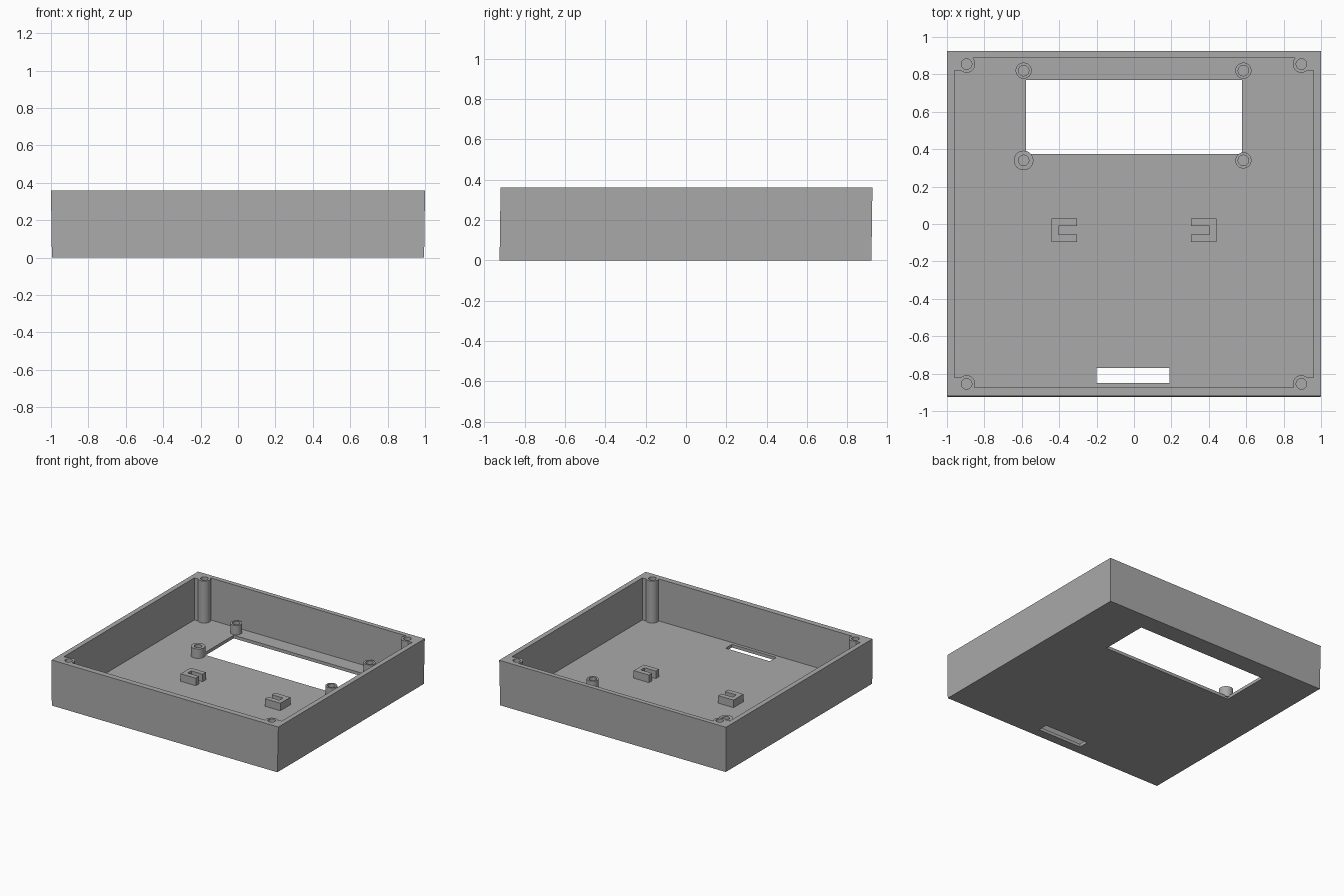
import bpy, bmesh, math
from mathutils import Vector

if "Cube" in bpy.data.objects:
    bpy.data.objects.remove(bpy.data.objects["Cube"], do_unlink=True)

grey = bpy.data.materials.new("plain grey")
grey.use_nodes = True
colour = (0.4, 0.4, 0.4, 1)
grey.diffuse_color = colour
grey.node_tree.nodes["Principled BSDF"].inputs["Base Color"].default_value = colour

RIM, FLOOR = 0.36, 0.025


def finish(name, bm):
    mesh = bpy.data.meshes.new(name)
    bmesh.ops.recalc_face_normals(bm, faces=bm.faces)
    bm.to_mesh(mesh)
    bm.free()
    mesh.materials.append(grey)
    ob = bpy.data.objects.new(name, mesh)
    bpy.context.collection.objects.link(ob)
    return ob


def prism(name, outline, z0, z1):
    bm = bmesh.new()
    face = bm.faces.new([bm.verts.new((x, y, z0)) for x, y in outline])
    top = bmesh.ops.extrude_face_region(bm, geom=[face])["geom"]
    verts = [v for v in top if isinstance(v, bmesh.types.BMVert)]
    bmesh.ops.translate(bm, verts=verts, vec=(0, 0, z1 - z0))
    return finish(name, bm)


def box(name, x0, x1, y0, y1, z0, z1):
    return prism(name, [(x0, y0), (x1, y0), (x1, y1), (x0, y1)], z0, z1)


def cylinder(name, x, y, r, z0, z1, sides=40):
    turns = [math.tau * i / sides for i in range(sides)]
    return prism(name, [(x + r * math.cos(a), y + r * math.sin(a)) for a in turns], z0, z1)


def cut(target, cutter):
    # Subtract the cutter, then discard it
    mod = target.modifiers.new("cut", "BOOLEAN")
    mod.operation, mod.solver, mod.object = "DIFFERENCE", "EXACT", cutter
    bpy.context.view_layer.objects.active = target
    bpy.ops.object.modifier_apply(modifier=mod.name)
    bpy.data.objects.remove(cutter, do_unlink=True)


def smooth(ob):
    bpy.ops.object.select_all(action="DESELECT")
    ob.select_set(True)
    bpy.context.view_layer.objects.active = ob
    bpy.ops.object.shade_smooth_by_angle(angle=math.radians(30))


# Outer tray with very slightly leaning walls
tray = box("tray", -1, 1, -0.92, 0.925, 0, RIM)
for v in tray.data.vertices:
    if v.co.z < 0.01:
        v.co.x *= 0.995
        v.co.y -= 0.005

# Hollow inside, leaving a screw post in each corner
corners = [(sx * 0.895, sy * 0.855) for sx in (-1, 1) for sy in (-1, 1)]
cavity = box("cavity", -0.96, 0.96, -0.875, 0.888, FLOOR, RIM + 0.1)
for x, y in corners:
    sx, sy = math.copysign(1, x), math.copysign(1, y)
    xs, ys = sorted((x - sx * 0.03, sx * 1.1)), sorted((y - sy * 0.034, sy * 1.1))
    cut(cavity, cylinder("post", x, y, 0.046, -0.1, 0.6))
    cut(cavity, box("web", *xs, *ys, -0.1, 0.6))
cut(tray, cavity)
for x, y in corners:
    cut(tray, cylinder("screw_hole", x, y, 0.028, 0.06, 0.6))

# Display window and cable slot through the floor
cut(tray, box("window", -0.577, 0.577, 0.375, 0.77, -0.1, 0.1))
cut(tray, box("slot", -0.2, 0.19, -0.85, -0.77, -0.1, 0.1))
smooth(tray)

# Display standoffs, one of them wider
for name, x, y, r in (("back_right", -0.59, 0.82, 0.043), ("back_left", 0.585, 0.82, 0.043),
                      ("front_right", -0.59, 0.34, 0.052), ("front_left", 0.585, 0.34, 0.043)):
    standoff = cylinder("standoff_" + name, x, y, r, FLOOR - 0.01, 0.1)
    cut(standoff, cylinder("bore", x, y, 0.028, FLOOR, 0.3))
    smooth(standoff)

# Pair of C-shaped board clips facing each other
for name, side in (("right", -1), ("left", 1)):
    shape = [(0.305, -0.095), (0.44, -0.095), (0.44, 0.03), (0.305, 0.03),
             (0.305, -0.01), (0.405, -0.01), (0.405, -0.055), (0.305, -0.055)]
    prism("board_clip_" + name, [(side * x, y) for x, y in shape], FLOOR - 0.01, 0.085)
